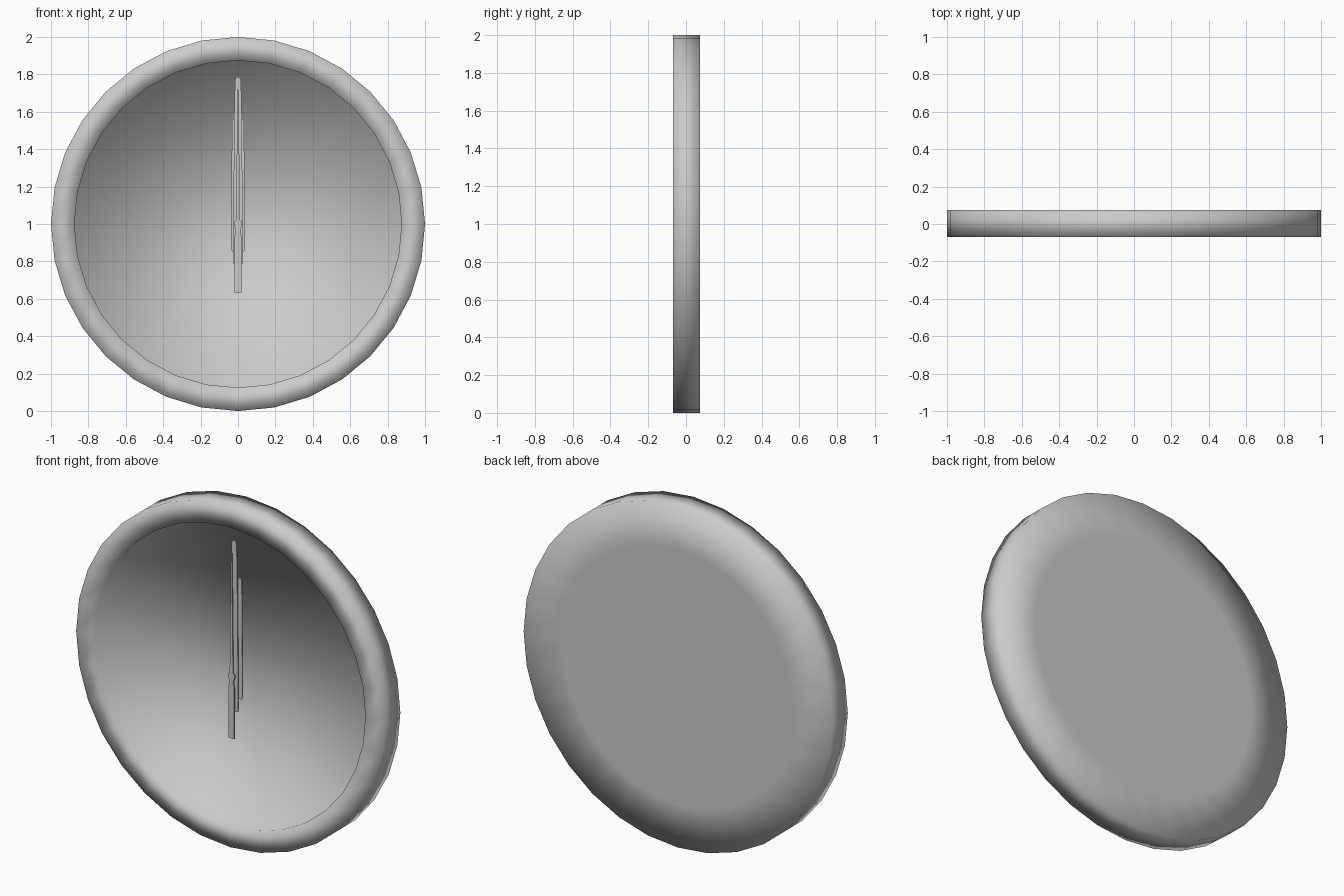
import bpy, bmesh, math

if "Cube" in bpy.data.objects:
    bpy.data.objects.remove(bpy.data.objects["Cube"])

SIDES = 32


def finish(name, bm, smooth):
    me = bpy.data.meshes.new(name)
    bmesh.ops.recalc_face_normals(bm, faces=bm.faces)
    for f in bm.faces:
        f.smooth = smooth
    bm.to_mesh(me)
    bm.free()
    ob = bpy.data.objects.new(name, me)
    bpy.context.collection.objects.link(ob)
    return ob


def ring(bm, radius, y):
    return [bm.verts.new((radius * math.sin(2 * math.pi * i / SIDES), y,
                          1 + radius * math.cos(2 * math.pi * i / SIDES)))
            for i in range(SIDES)]


# Case: closed profile spun round the y axis, from back centre to dial
bm = bmesh.new()
profile = [(0.75, 0.075), (1.0, 0.075), (1.0, -0.07), (0.875, -0.07), (0.875, 0.02)]
rings = [ring(bm, r, y) for r, y in profile]
for a, b in zip(rings, rings[1:]):
    for i in range(SIDES):
        j = (i + 1) % SIDES
        bm.faces.new((a[i], a[j], b[j], b[i]))
bm.faces.new(rings[0])
bm.faces.new(rings[-1])
finish("clock_case", bm, True)


# Hands: half outlines (half width, z), mirrored and given a slight thickness
def hand(name, outline, y, depth=0.006):
    bm = bmesh.new()
    left = [(-x, z) for x, z in reversed(outline) if x > 0]
    face = bm.faces.new([bm.verts.new((x, y, z)) for x, z in outline + left])
    out = bmesh.ops.extrude_face_region(bm, geom=[face])["geom"]
    verts = [v for v in out if isinstance(v, bmesh.types.BMVert)]
    bmesh.ops.translate(bm, verts=verts, vec=(0, depth, 0))
    return finish(name, bm, False)


hub = [(0.023 * math.sin(math.radians(a)), 1 - 0.023 * math.cos(math.radians(a)))
       for a in (50, 90, 130, 150)]

hand("hour_hand", [(0.03, 0.85), (0.038, 0.87), (0.032, 1.55), (0.026, 1.56)], -0.012)
hand("minute_hand", [(0.024, 0.785), (0.027, 0.8), (0.02, 1.6),
                     (0.016, 1.77), (0.008, 1.785)], -0.037)
hand("second_hand", [(0.019, 0.635), (0.019, 0.93), (0.012, 0.965)] + hub
     + [(0.010, 1.06), (0.003, 1.72)], -0.062)
